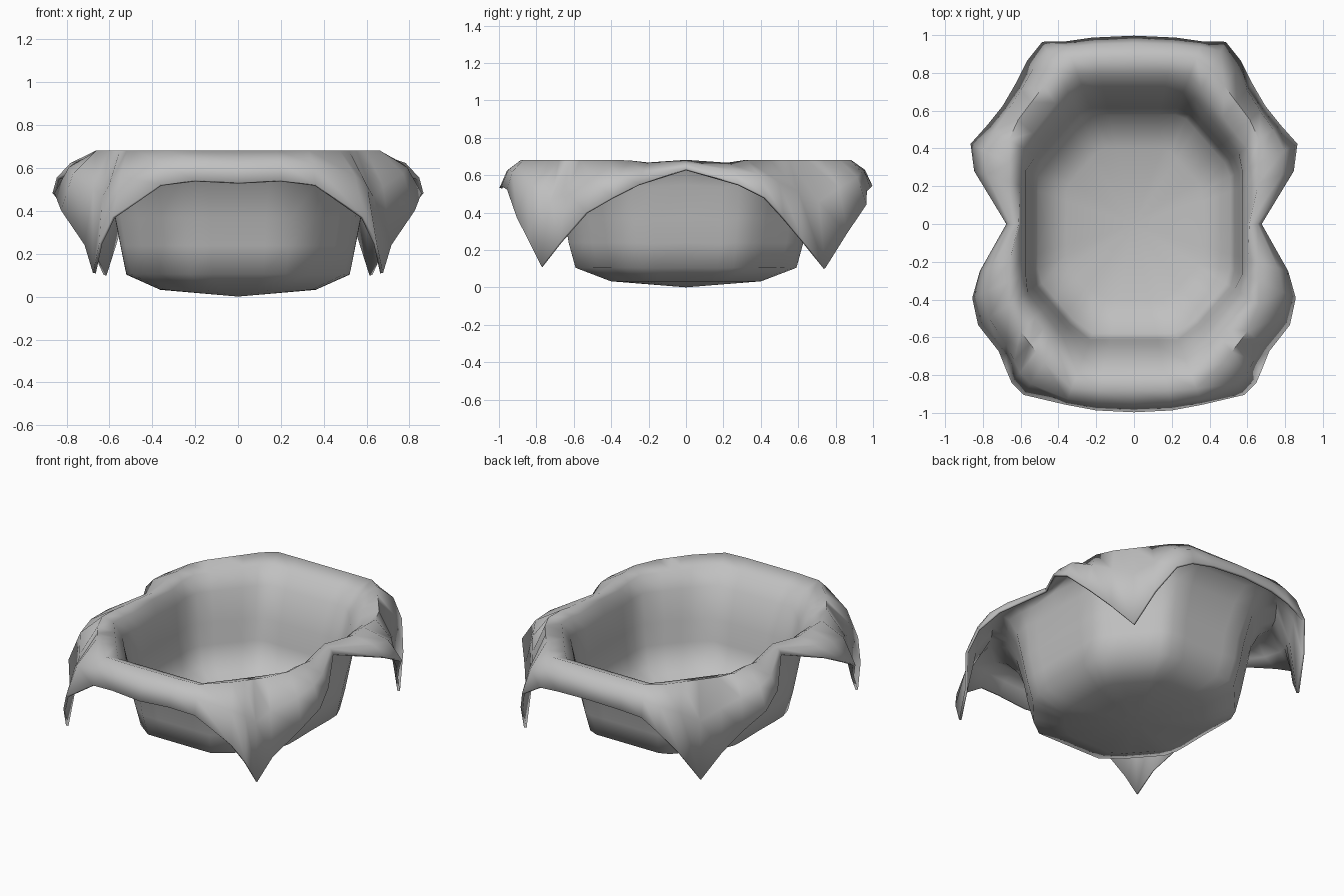
import bpy
import bmesh
import math
from mathutils import Vector

cube = bpy.data.objects.get("Cube")
if cube:
    bpy.data.objects.remove(cube, do_unlink=True)


def make_material(name, colour):
    mat = bpy.data.materials.new(name)
    mat.use_nodes = True
    mat.diffuse_color = colour
    mat.node_tree.nodes["Principled BSDF"].inputs["Base Color"].default_value = colour
    return mat


def octagon(direction, a, b, corner):
    """Point of a rectangle with cut corners lying in the given plan direction."""
    u, v = abs(direction.x) / a, abs(direction.y) / b
    return direction / max(u, v, (u + v) / corner)


# Hem of the left half, from the front round to the back, with two hanging corners
half_hem = [
    (0, -.99, .53), (.2, -.98, .54), (.36, -.95, .52), (.58, -.9, .37),
    (.64, -.84, .25), (.67, -.77, .11), (.71, -.67, .24), (.82, -.53, .4),
    (.85, -.39, .48), (.81, -.25, .55), (.67, 0, .63), (.84, .28, .55),
    (.86, .42, .48), (.77, .52, .37), (.69, .62, .25), (.62, .74, .1),
    (.56, .86, .29), (.48, .96, .44), (.36, .96, .51), (.22, .98, .53),
    (0, .99, .54),
]
hem = [Vector(p) for p in half_hem]
hem += [Vector((-p.x, p.y, p.z)) for p in reversed(hem[1:-1])]

# Rings of the basin from floor to rim: half width, half depth, height, corner fullness
basin_rings = [
    (.36, .40, .04, 1.5),
    (.515, .585, .11, 1.5),
    (.54, .62, .24, 1.5),
    (.565, .64, .37, 1.5),
    (.58, .71, .55, 1.5),
    (.61, .79, .64, 1.5),
    (.66, .88, .675, 1.55),
]


def cloth_column(edge):
    """Points running from the floor, up the wall, over the rim, to the hem."""
    plan = Vector((edge.x, edge.y, 0))
    direction = plan.normalized()
    # The rim dips a little on each side of the pinched middle
    dip = .025 * max(0, 1 - abs(abs(edge.y) - .27) / .15)
    column = []
    for a, b, height, corner in basin_rings:
        point = octagon(direction, a, b, corner)
        # The rim is pinched in where the hem is narrow
        limit = plan.length * (.8 + .17 * height)
        if point.length > limit:
            point = direction * limit
        point.z = height - dip * height
        column.append(point)
    crest = column[-1]
    # Rounded shoulder between rim and hem
    shoulder = crest.lerp(edge, .65)
    shoulder.z = crest.z + (edge.z - crest.z) * .38
    return column + [shoulder, edge]


# Cloth sheet
bm = bmesh.new()
centre = bm.verts.new((0, 0, .008))
columns = [[bm.verts.new(p) for p in cloth_column(edge)] for edge in hem]
for i, left in enumerate(columns):
    right = columns[(i + 1) % len(columns)]
    bm.faces.new((centre, left[0], right[0]))
    for k in range(len(left) - 1):
        bm.faces.new((left[k], left[k + 1], right[k + 1], right[k]))

mesh = bpy.data.meshes.new("draped_cloth")
bm.to_mesh(mesh)
bm.free()
cloth = bpy.data.objects.new("draped_cloth", mesh)
bpy.context.collection.objects.link(cloth)
mesh.materials.append(make_material("cloth grey", (.53, .53, .53, 1)))

# Smooth shading and a thin cloth thickness
bpy.ops.object.select_all(action="DESELECT")
cloth.select_set(True)
bpy.context.view_layer.objects.active = cloth
bpy.ops.object.shade_smooth_by_angle(angle=math.radians(75))
thickness = cloth.modifiers.new("thickness", "SOLIDIFY")
thickness.thickness = .015
thickness.offset = 0
